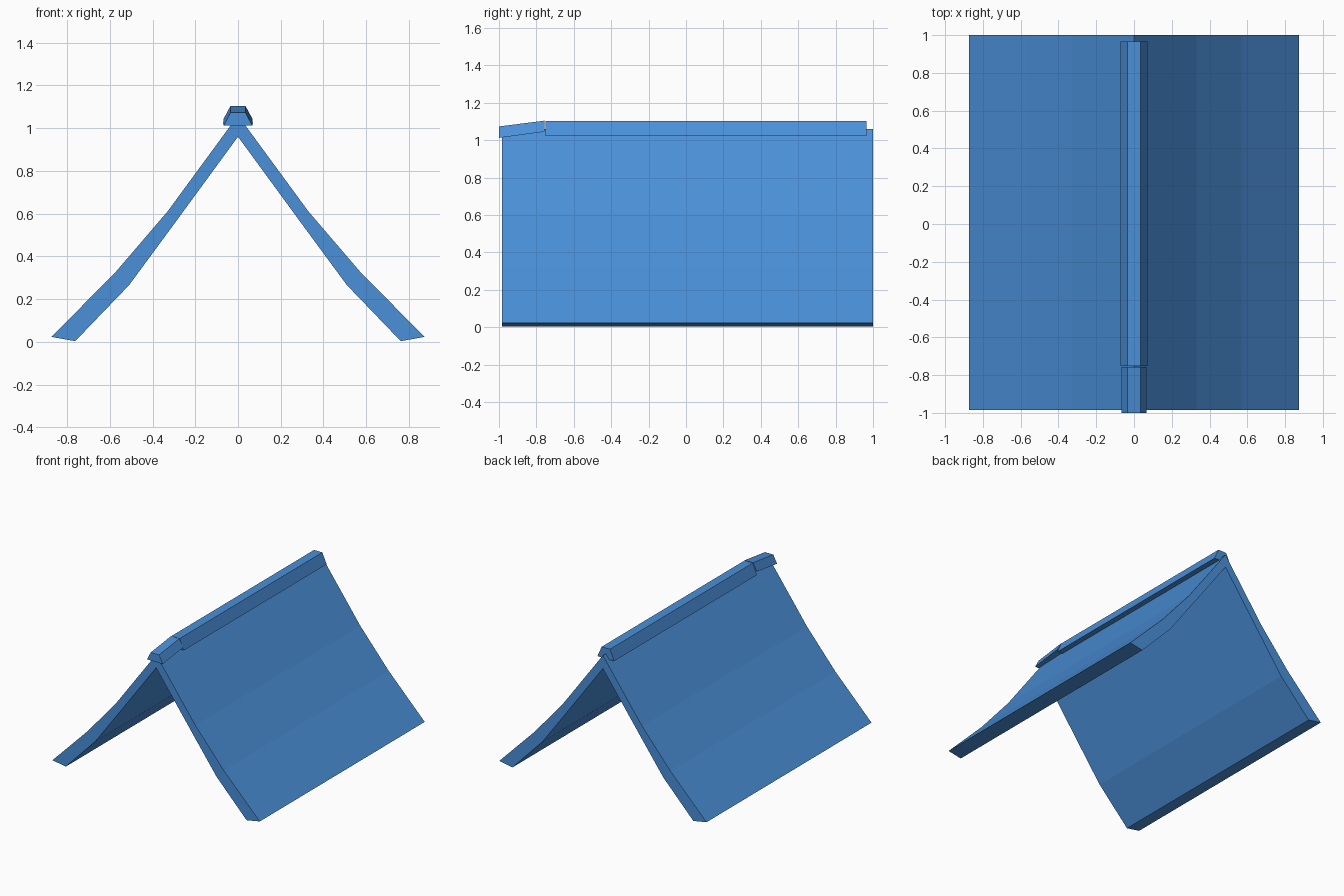
import bpy, bmesh

cube = bpy.data.objects.get("Cube")
if cube:
    bpy.data.objects.remove(cube, do_unlink=True)

blue = bpy.data.materials.new("roof blue")
blue.use_nodes = True
colour = (0.069, 0.279, 0.694, 1)
blue.diffuse_color = colour
blue.node_tree.nodes["Principled BSDF"].inputs["Base Color"].default_value = colour


def loft(name, sections):
    """Closed solid through (y, [(x, z), ...]) cross-sections."""
    bm = bmesh.new()
    rings = [[bm.verts.new((x, y, z)) for x, z in pts] for y, pts in sections]
    for a, b in zip(rings, rings[1:]):
        for i in range(len(a)):
            j = (i + 1) % len(a)
            bm.faces.new((a[i], a[j], b[j], b[i]))
    bm.faces.new(rings[0])
    bm.faces.new(rings[-1])
    bmesh.ops.recalc_face_normals(bm, faces=bm.faces)
    mesh = bpy.data.meshes.new(name)
    bm.to_mesh(mesh)
    bm.free()
    mesh.materials.append(blue)
    obj = bpy.data.objects.new(name, mesh)
    bpy.context.collection.objects.link(obj)
    return obj


def trapezoid(bottom, top, low, high):
    return [(-bottom, low), (bottom, low), (top, high), (-top, high)]


# Two flared roof slopes meeting at the ridge
outer = [(0, 1.06), (0.33, 0.61), (0.57, 0.33), (0.873, 0.023)]
inner = [(0.762, 0.003), (0.51, 0.265), (0.30, 0.55), (0, 0.96)]
for name, side in (("left_roof_slope", 1), ("right_roof_slope", -1)):
    profile = [(side * x, z) for x, z in outer + inner]
    loft(name, [(-0.985, profile), (1.0, profile)])

# Ridge beam along the top
beam = trapezoid(0.071, 0.035, 1.022, 1.103)
loft("ridge_beam", [(-0.752, beam), (0.965, beam)])

# Sloping end piece at the front of the ridge
loft("ridge_front_cap", [
    (-1.0, trapezoid(0.067, 0.035, 1.012, 1.073)),
    (-0.757, trapezoid(0.067, 0.035, 1.045, 1.104)),
])
